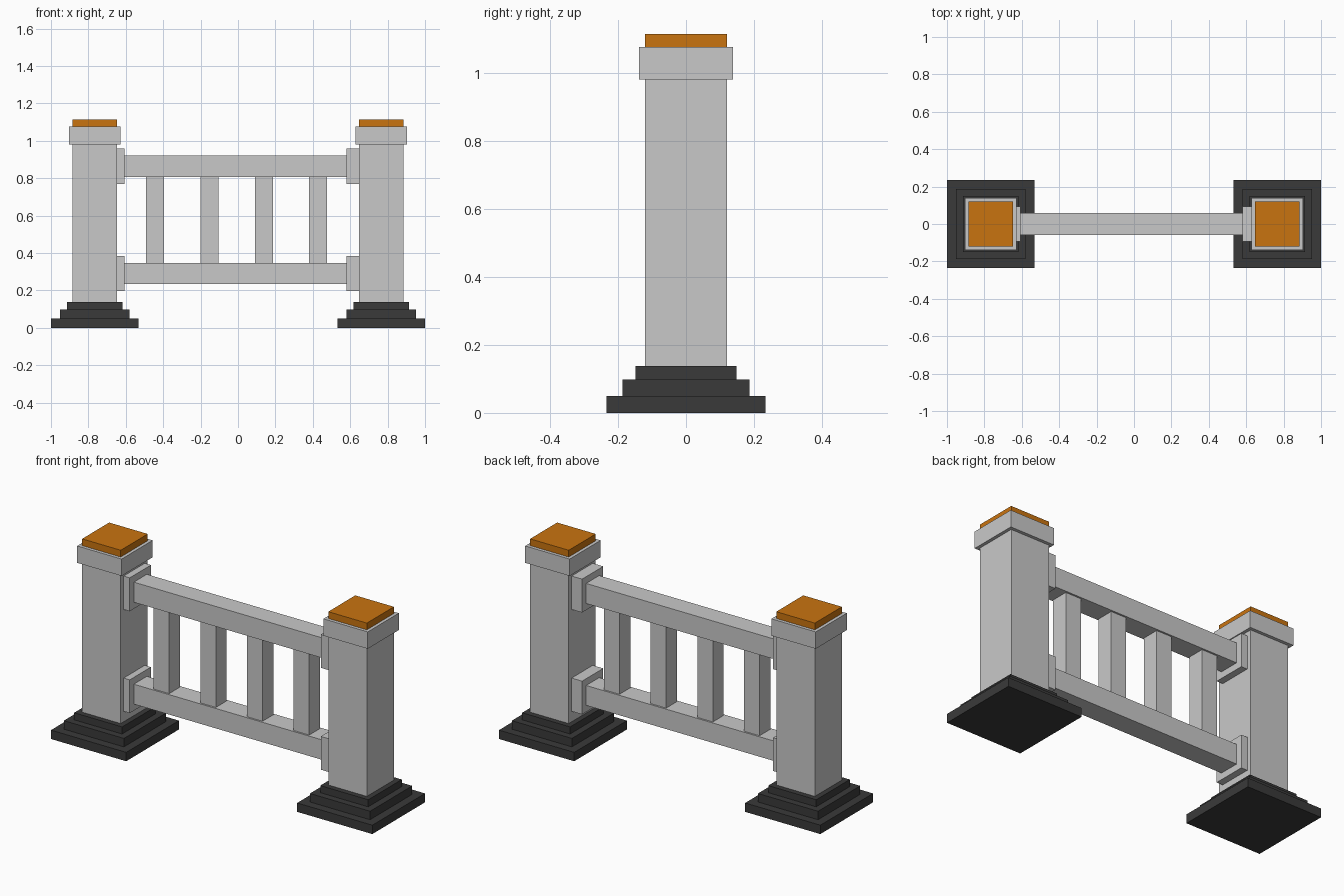
import bpy

if "Cube" in bpy.data.objects:
    bpy.data.objects.remove(bpy.data.objects["Cube"])


def material(name, rgb):
    m = bpy.data.materials.new(name)
    m.diffuse_color = (*rgb, 1.0)
    m.use_nodes = True
    m.node_tree.nodes["Principled BSDF"].inputs["Base Color"].default_value = m.diffuse_color
    return m


STONE = material("light grey stone", (0.584, 0.584, 0.584))
DARK = material("charcoal", (0.042, 0.042, 0.042))
ORANGE = material("orange", (0.584, 0.174, 0.005))


def box(name, x0, x1, half_y, z0, z1, mat):
    """Axis-aligned box, centred on y = 0."""
    bpy.ops.mesh.primitive_cube_add(
        size=1, location=((x0 + x1) / 2, 0, (z0 + z1) / 2))
    ob = bpy.context.object
    ob.name = name
    ob.scale = (x1 - x0, 2 * half_y, z1 - z0)
    bpy.ops.object.transform_apply(location=False, rotation=False, scale=True)
    ob.data.materials.append(mat)
    return ob


# Square tiers of each pillar: name, half width, bottom, top, material
TIERS = [
    ("base_lower_step", 0.234, 0.0, 0.05, DARK),
    ("base_middle_step", 0.187, 0.05, 0.098, DARK),
    ("base_upper_step", 0.149, 0.098, 0.138, DARK),
    ("post", 0.12, 0.138, 0.98, STONE),
    ("post_collar", 0.138, 0.98, 1.075, STONE),
    ("post_cap", 0.12, 1.075, 1.113, ORANGE),
]
for side, cx in (("left", -0.766), ("right", 0.766)):
    for name, half, z0, z1, mat in TIERS:
        box(f"{side}_{name}", cx - half, cx + half, half, z0, z1, mat)

# Horizontal rails with a bracket plate at each post
for level, z0, z1 in (("lower", 0.234, 0.346), ("upper", 0.807, 0.92)):
    box(f"{level}_rail", -0.615, 0.59, 0.058, z0, z1, STONE)
    box(f"{level}_left_bracket", -0.67, -0.608, 0.094, z0 - 0.037, z1 + 0.038, STONE)
    box(f"{level}_right_bracket", 0.581, 0.655, 0.094, z0 - 0.037, z1 + 0.038, STONE)

# Upright balusters between the rails
for i in range(4):
    x = -0.443 + i * 0.2905
    box(f"baluster_{i + 1}", x - 0.048, x + 0.048, 0.048, 0.34, 0.812, STONE)
